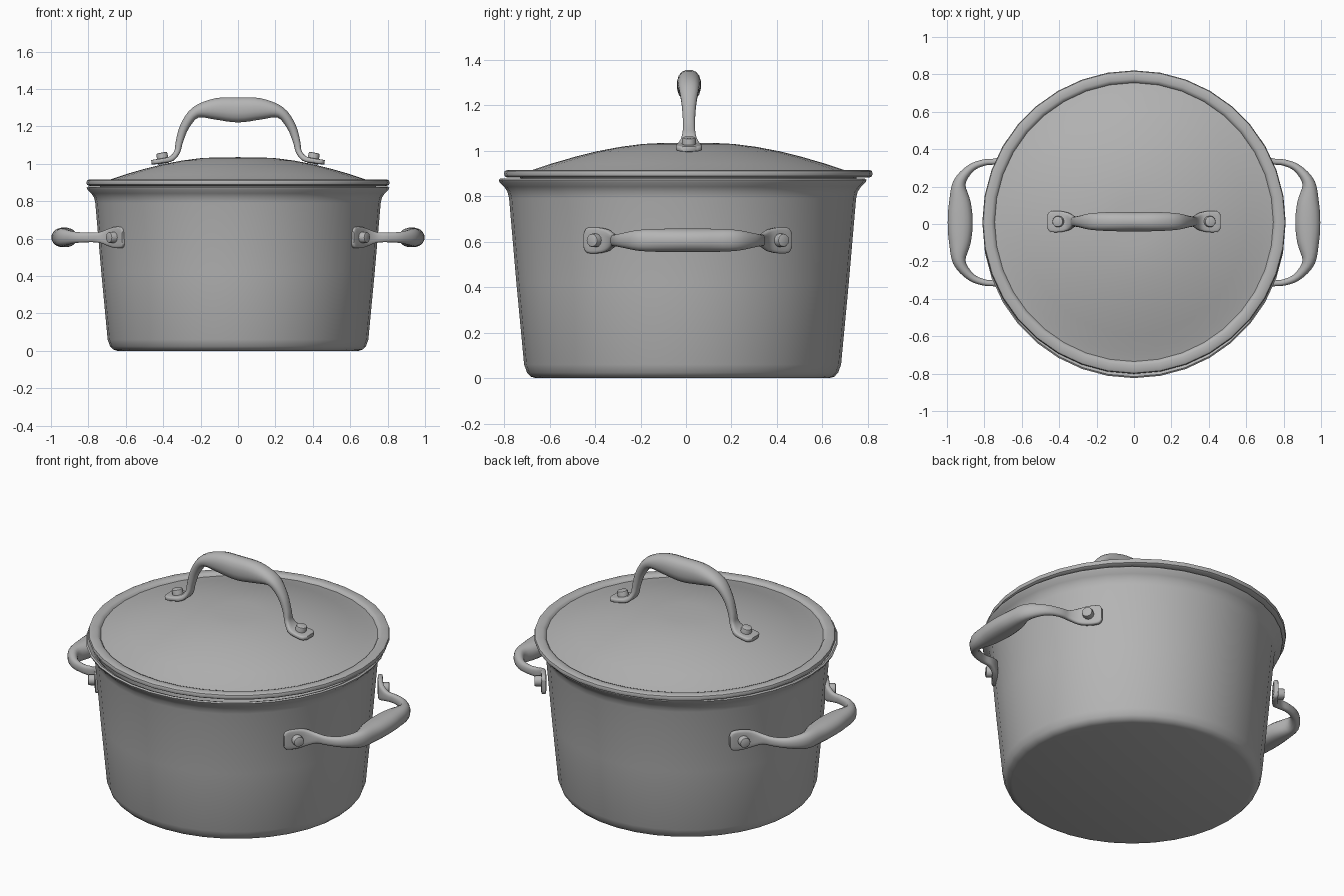
import bpy, bmesh
from math import cos, sin, pi, radians, copysign
from mathutils import Vector

if "Cube" in bpy.data.objects:
    bpy.data.objects.remove(bpy.data.objects["Cube"])

# Dark grey cookware finish
grey = bpy.data.materials.new("dark_grey")
grey.diffuse_color = (0.46, 0.46, 0.46, 1)
grey.use_nodes = True
grey.node_tree.nodes["Principled BSDF"].inputs["Base Color"].default_value = grey.diffuse_color


def finish(bm, name, angle=40):
    bmesh.ops.recalc_face_normals(bm, faces=bm.faces)
    me = bpy.data.meshes.new(name)
    bm.to_mesh(me)
    bm.free()
    me.materials.append(grey)
    ob = bpy.data.objects.new(name, me)
    bpy.context.collection.objects.link(ob)
    bpy.ops.object.select_all(action='DESELECT')
    ob.select_set(True)
    bpy.context.view_layer.objects.active = ob
    bpy.ops.object.shade_smooth_by_angle(angle=radians(angle))
    return ob


def lathe(name, profile, y, sides=36):
    """Spin an (r, z) profile that starts and ends on the axis."""
    bm = bmesh.new()
    vs = [bm.verts.new((r, 0, z)) for r, z in profile]
    es = [bm.edges.new(p) for p in zip(vs, vs[1:])]
    bmesh.ops.spin(bm, geom=vs + es, axis=(0, 0, 1), cent=(0, 0, 0),
                   angle=2 * pi, steps=sides)
    bmesh.ops.remove_doubles(bm, verts=bm.verts, dist=1e-4)
    bmesh.ops.translate(bm, verts=bm.verts, vec=(0, y, 0))
    return finish(bm, name)


def smooth_stations(st, steps=4):
    """Catmull-Rom through the stations."""
    p = [Vector(s) for s in st]
    p = [p[0]] + p + [p[-1]]
    out = []
    for a, b, c, d in zip(p, p[1:], p[2:], p[3:]):
        for i in range(steps):
            t = i / steps
            out.append(0.5 * (2 * b + (c - a) * t + (2 * a - 5 * b + 4 * c - d) * t * t
                              + (3 * b - a - 3 * c + d) * t ** 3))
    return out + [p[-2]]


def handle(name, half, place, n=16):
    """Sweep a superellipse; stations are u, v, half thickness, half width, exponent."""
    full = half + [(-s[0],) + s[1:] for s in half[-2::-1]]
    st = smooth_stations(full)
    bm = bmesh.new()
    rings = []
    for i, (u, v, th, w, e) in enumerate(st):
        a, b = st[max(i - 1, 0)], st[min(i + 1, len(st) - 1)]
        d = Vector((b[0] - a[0], b[1] - a[1])).normalized()
        ring = []
        for k in range(n):
            t = 2 * pi * (k + 0.5) / n
            c = copysign(abs(cos(t)) ** (2 / e), cos(t)) * th
            s = copysign(abs(sin(t)) ** (2 / e), sin(t)) * w
            ring.append(bm.verts.new(place(u - d.y * c, v + d.x * c, s)))
        rings.append(ring)
    for r, q in zip(rings, rings[1:]):
        for k in range(n):
            bm.faces.new((r[k], r[(k + 1) % n], q[(k + 1) % n], q[k]))
    bm.faces.new(rings[0])
    bm.faces.new(rings[-1])
    return finish(bm, name, 50)


def rivet(name, loc, axis):
    bm = bmesh.new()
    bmesh.ops.create_cone(bm, cap_ends=True, segments=12, radius1=0.03, radius2=0.03, depth=0.06)
    top = [e for e in bm.edges if all(v.co.z > 0 for v in e.verts)]
    bmesh.ops.bevel(bm, geom=top, offset=0.007, segments=2, affect='EDGES', profile=0.5)
    ob = finish(bm, name)
    ob.location = loc
    ob.rotation_euler = Vector(axis).to_track_quat('Z', 'Y').to_euler()


# Hollow pot body with rounded base and flared rim
lathe("pot_body", [(0, 0), (0.645, 0), (0.668, 0.007), (0.684, 0.024), (0.697, 0.06),
                   (0.731, 0.42), (0.763, 0.79), (0.77, 0.82), (0.785, 0.842),
                   (0.805, 0.862), (0.809, 0.872), (0.801, 0.878), (0.785, 0.872),
                   (0.755, 0.835), (0.737, 0.79), (0.675, 0.06), (0.65, 0.03), (0, 0.03)], -0.015)

# Domed lid with rolled rim and inner seating lip
lathe("lid", [(0, 1.035), (0.12, 1.034), (0.2, 1.03), (0.3, 1.017), (0.4, 0.998), (0.5, 0.973),
              (0.6, 0.944), (0.69, 0.914), (0.745, 0.9), (0.752, 0.911), (0.765, 0.916),
              (0.797, 0.916), (0.807, 0.911), (0.811, 0.9), (0.807, 0.888), (0.797, 0.882),
              (0.74, 0.882), (0.73, 0.86), (0.715, 0.86), (0.7, 0.888), (0.5, 0.954),
              (0.3, 0.998), (0, 1.015)], 0.01)

# Lid handle: tabs, slim legs and swollen grip
LY = 0.013
handle("lid_handle", [(-0.463, 1.008, 0.011, 0.036, 4), (-0.446, 1.01, 0.013, 0.055, 5),
                      (-0.4, 1.017, 0.013, 0.057, 5), (-0.355, 1.028, 0.015, 0.048, 4),
                      (-0.325, 1.065, 0.016, 0.031, 3), (-0.313, 1.12, 0.02, 0.027, 2.5),
                      (-0.285, 1.2, 0.025, 0.032, 2.2), (-0.225, 1.275, 0.032, 0.045, 2.2),
                      (-0.12, 1.293, 0.058, 0.052, 2.3), (0, 1.288, 0.068, 0.053, 2.3)],
       lambda u, v, s: (u, LY + s, v))

# Side handles and all rivets, mirrored left and right
side = [(-0.452, 0.61, 0.012, 0.036, 4), (-0.438, 0.62, 0.014, 0.055, 5),
        (-0.394, 0.652, 0.015, 0.057, 5), (-0.352, 0.688, 0.016, 0.047, 4),
        (-0.327, 0.74, 0.016, 0.029, 3), (-0.321, 0.8, 0.017, 0.026, 2.5),
        (-0.29, 0.873, 0.022, 0.031, 2.2), (-0.21, 0.934, 0.035, 0.047, 2.2),
        (-0.1, 0.931, 0.06, 0.052, 2.3), (0, 0.929, 0.068, 0.053, 2.3)]
HY = 0.008
for label, m in (("left", -1), ("right", 1)):
    handle(f"side_handle_{label}", side, lambda u, v, s: (m * v, HY + u, 0.606 + s))
    rivet(f"lid_rivet_{label}", (m * 0.403, LY, 1.03), (m * 0.2, 0, 1))
    for end, k in (("front", -1), ("back", 1)):
        rivet(f"side_rivet_{label}_{end}", (m * 0.667, HY + k * 0.406, 0.606), (m * 0.83, k * 0.56, 0))
